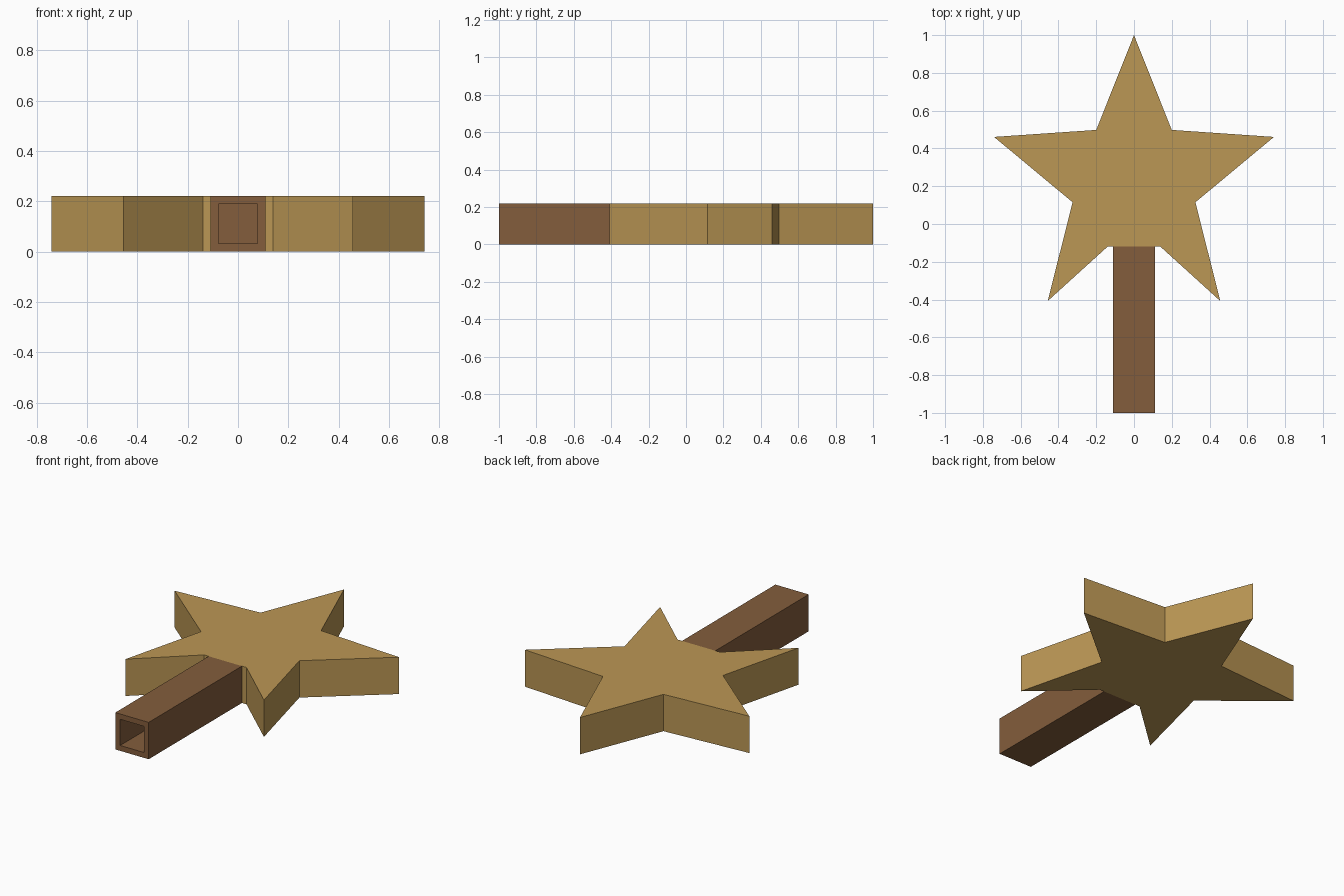
import bpy, bmesh
from mathutils import Vector

if "Cube" in bpy.data.objects:
    bpy.data.objects.remove(bpy.data.objects["Cube"])

H = 0.22  # common thickness


def finish(bm, name, color):
    bmesh.ops.recalc_face_normals(bm, faces=bm.faces[:])
    me = bpy.data.meshes.new(name)
    bm.to_mesh(me)
    bm.free()
    ob = bpy.data.objects.new(name, me)
    bpy.context.collection.objects.link(ob)
    mat = bpy.data.materials.new(name + "_colour")
    mat.diffuse_color = color
    mat.use_nodes = True
    mat.node_tree.nodes["Principled BSDF"].inputs["Base Color"].default_value = mat.diffuse_color
    me.materials.append(mat)
    return ob


def extrude_profile(points, vec):
    bm = bmesh.new()
    face = bm.faces.new([bm.verts.new(p) for p in points])
    res = bmesh.ops.extrude_face_region(bm, geom=[face], use_keep_orig=True)
    bmesh.ops.translate(bm, vec=vec, verts=[v for v in res["geom"] if isinstance(v, bmesh.types.BMVert)])
    return bm


# Star head: right half outline mirrored, flat notch where the handle joins
half = [(0.2, 0.498), (0.741, 0.461), (0.325, 0.115), (0.457, -0.408), (0.14, -0.12)]
outline = [(0, 1)] + half + [(-x, y) for x, y in reversed(half)]
star = extrude_profile([(x, y, 0) for x, y in outline], Vector((0, 0, H)))
finish(star, "star_head", (0.50, 0.31, 0.09, 1))

# Handle: square bar with a hollowed front end
w, y0, y1, wall = 0.11, -1.0, -0.12, 0.032
bar = extrude_profile([(-w, y0, 0), (w, y0, 0), (w, y0, H), (-w, y0, H)], Vector((0, y1 - y0, 0)))
bmesh.ops.recalc_face_normals(bar, faces=bar.faces[:])
front = min(bar.faces, key=lambda f: f.calc_center_median().y)
bmesh.ops.inset_region(bar, faces=[front], thickness=wall, use_even_offset=True)
res = bmesh.ops.extrude_discrete_faces(bar, faces=[front])
bmesh.ops.translate(bar, vec=(0, y1 - y0 - wall, 0), verts=res["faces"][0].verts[:])
finish(bar, "handle", (0.23, 0.11, 0.045, 1))
